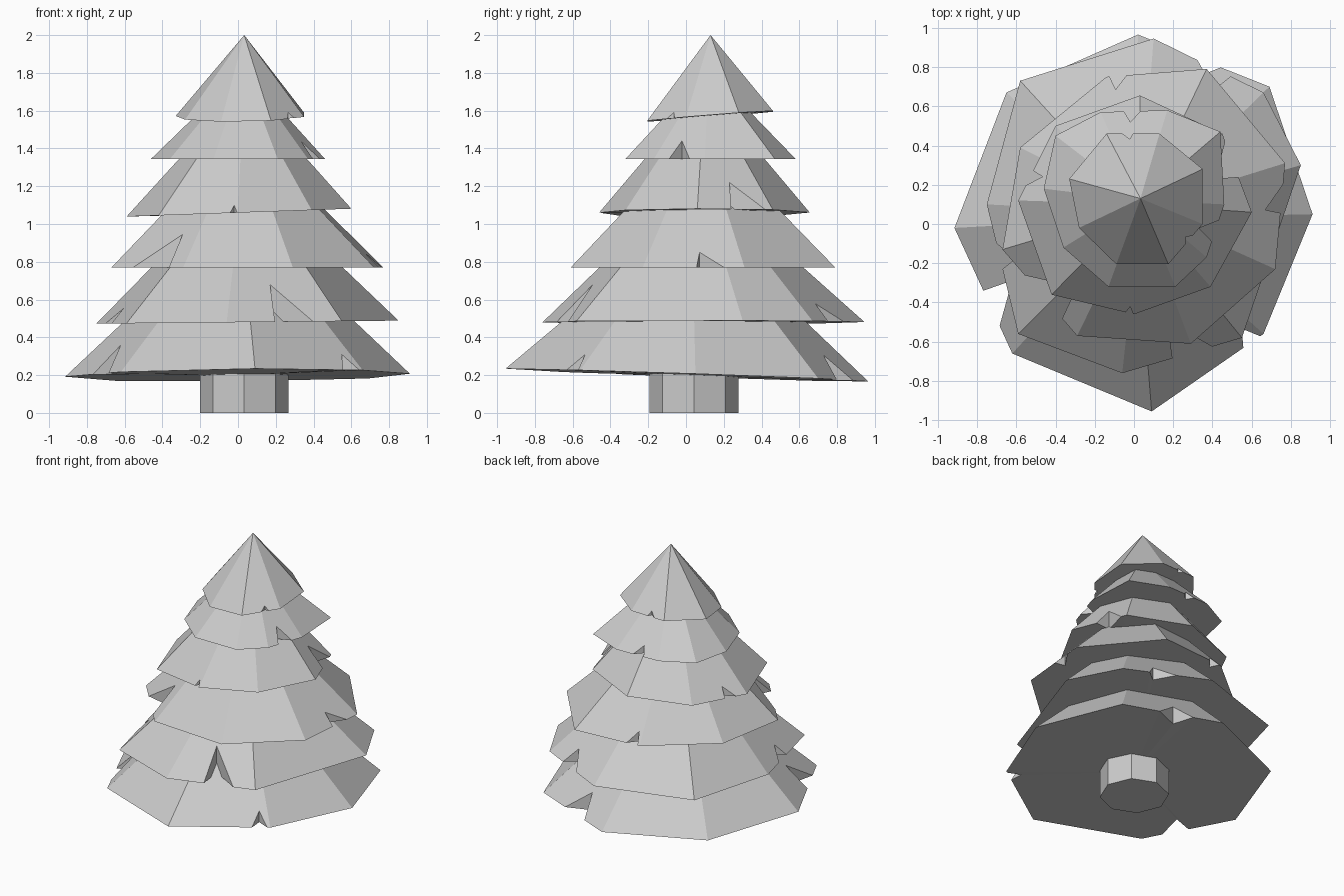
import bpy
import bmesh
from mathutils import Vector

default_cube = bpy.data.objects.get("Cube")
if default_cube:
    bpy.data.objects.remove(default_cube, do_unlink=True)

# One plain grey for the whole tree
grey = bpy.data.materials.new("plain_grey")
grey.use_nodes = True
grey.diffuse_color = (0.6, 0.6, 0.6, 1)
grey.node_tree.nodes["Principled BSDF"].inputs["Base Color"].default_value = (0.6, 0.6, 0.6, 1)


def add_object(name, bm):
    bmesh.ops.recalc_face_normals(bm, faces=bm.faces)
    mesh = bpy.data.meshes.new(name)
    bm.to_mesh(mesh)
    bm.free()
    mesh.materials.append(grey)
    part = bpy.data.objects.new(name, mesh)
    bpy.context.scene.collection.objects.link(part)
    return part


def branch_tier(name, base, tilt, peak, corners, notches):
    """Faceted cone with torn notches.

    corners run counter-clockwise from above; notches maps an edge number
    to (start along edge, end along edge, inner point, depth towards peak).
    """
    bm = bmesh.new()
    peak = Vector(peak)
    rim = [Vector((x, y, base + tilt[0] * x + tilt[1] * y)) for x, y in corners]
    corner_verts = [bm.verts.new(co) for co in rim]
    top = bm.verts.new(peak)
    outline = []
    for i, (vert, co) in enumerate(zip(corner_verts, rim)):
        following = (i + 1) % len(rim)
        next_vert, next_co = corner_verts[following], rim[following]
        outline.append(vert)
        if i not in notches:
            bm.faces.new((vert, next_vert, top))
            continue
        # Folded notch: two rim points, one point inside, one on the slope above
        start, end, inner, depth = notches[i]
        a = bm.verts.new(co.lerp(next_co, start))
        b = bm.verts.new(co.lerp(next_co, end))
        foot = co.lerp(next_co, start + (end - start) * inner)
        slope = bm.verts.new(foot.lerp(peak, depth))
        inside = foot.lerp(peak, depth)
        inside.z = foot.z
        n = bm.verts.new(inside)
        for face in ((vert, a, slope, top), (slope, b, next_vert, top),
                     (a, n, slope), (n, b, slope)):
            bm.faces.new(face)
        outline += [a, n, b]
    # Underside fan
    hub = bm.verts.new(sum(rim, Vector()) / len(rim))
    for vert, next_vert in zip(outline, outline[1:] + outline[:1]):
        bm.faces.new((next_vert, vert, hub))
    return add_object(name, bm)


# Trunk
bm = bmesh.new()
bmesh.ops.create_cone(bm, cap_ends=True, segments=8, radius1=0.235, radius2=0.235, depth=0.3)
bmesh.ops.translate(bm, verts=bm.verts, vec=(0.033, 0.043, 0.15))
add_object("trunk", bm)

# Branch tiers from the ground up
branch_tier("lowest_branches", 0.2, (0.01, -0.035), (0.01, 0.03, 1.06),
            [(0.91, 0.05), (0.69, 0.7), (0.02, 0.965), (-0.65, 0.67),
             (-0.915, -0.02), (-0.62, -0.66), (0.09, -0.955), (0.66, -0.56)],
            {1: (0.37, 0.7, 0.6, 0.15), 4: (0.5, 0.78, 0.1, 0.18),
             6: (0.82, 0.97, 0.6, 0.1)})

branch_tier("second_branches", 0.48, (0.01, 0), (0.03, 0.06, 1.27),
            [(0.85, 0.3), (0.66, 0.67), (0.1, 0.945), (-0.58, 0.73),
             (-0.75, 0.1), (-0.59, -0.56), (-0.06, -0.76), (0.55, -0.58)],
            {1: (0.3, 0.6, 0.2, 0.12), 4: (0.3, 0.5, 0.8, 0.1),
             6: (0.42, 0.75, 0.1, 0.25)})

branch_tier("third_branches", 0.77, (0, 0), (0.03, 0.08, 1.5),
            [(0.72, -0.23), (0.77, 0.31), (0.37, 0.79), (-0.14, 0.75),
             (-0.58, 0.39), (-0.67, -0.13), (-0.29, -0.57), (0.29, -0.61)],
            {0: (0.53, 0.8, 0.1, 0.11), 2: (0.8, 0.97, 0.8, 0.1),
             5: (0.3, 0.8, 0.85, 0.24)})

branch_tier("fourth_branches", 1.06, (0.035, 0), (0.03, 0.1, 1.72),
            [(0.6, 0.06), (0.45, 0.46), (0.03, 0.655), (-0.4, 0.5),
             (-0.59, 0.12), (-0.42, -0.36), (0, -0.46), (0.39, -0.32)],
            {0: (0.45, 0.9, 0.15, 0.22), 3: (0.6, 0.8, 0.2, 0.1),
             5: (0.9, 0.99, 0.5, 0.06)})

branch_tier("fifth_branches", 1.345, (0, 0), (0.03, 0.12, 1.82),
            [(0.46, 0.1), (0.44, 0.47), (0.17, 0.58), (-0.17, 0.57),
             (-0.4, 0.45), (-0.46, 0.18), (-0.36, -0.12), (-0.13, -0.32),
             (0.21, -0.32), (0.37, -0.17)],
            {2: (0.4, 0.65, 0.7, 0.12), 9: (0.3, 0.7, 0.3, 0.2)})

branch_tier("treetop", 1.56, (0.02, 0.08), (0.033, 0.13, 2),
            [(0.35, 0), (0.35, 0.28), (0.13, 0.46), (-0.14, 0.46),
             (-0.33, 0.23), (-0.28, -0.02), (-0.09, -0.205), (0.175, -0.205)],
            {2: (0.5, 0.7, 0.4, 0.08), 7: (0.5, 0.7, 0.6, 0.07)})
